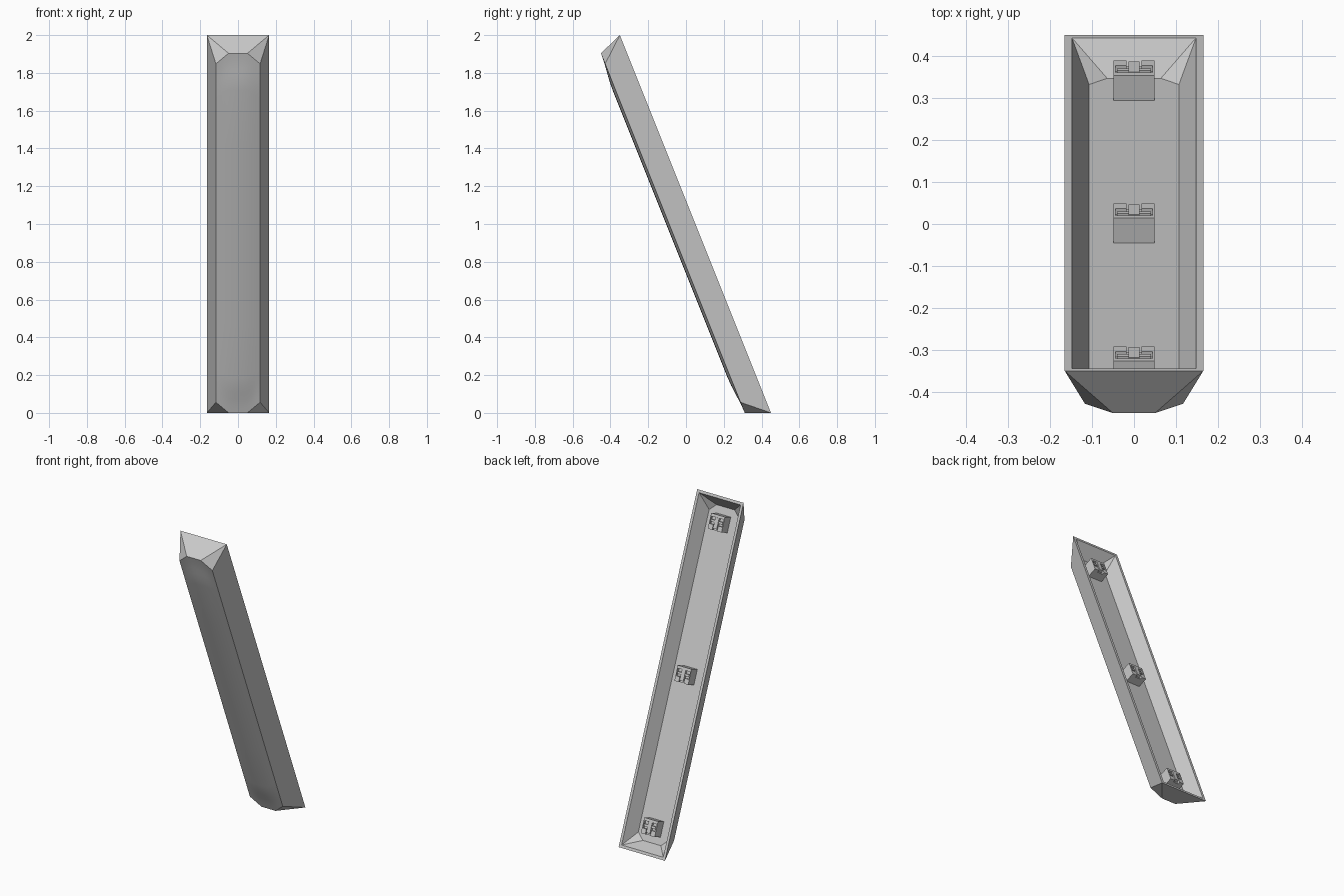
import bpy, bmesh, math
from mathutils import Matrix, Vector

if "Cube" in bpy.data.objects:
    bpy.data.objects.remove(bpy.data.objects["Cube"])

grey = bpy.data.materials.new("light_grey_plastic")
grey.diffuse_color = (0.6, 0.6, 0.6, 1)
grey.use_nodes = True
grey.node_tree.nodes["Principled BSDF"].inputs["Base Color"].default_value = grey.diffuse_color

# Leaning frame: local x = width, y = along the trim, z = depth towards the front
along = Vector((0, -0.8, 2.0)).normalized()
depth = Vector((1, 0, 0)).cross(along)
frame = Matrix.Translation((0, 0.05, 1.0)) @ Matrix(
    ((1, 0, 0), along, depth)).transposed().to_4x4()


def finish(bm, name):
    bmesh.ops.recalc_face_normals(bm, faces=bm.faces)
    bm.transform(frame)
    mesh = bpy.data.meshes.new(name)
    bm.to_mesh(mesh)
    bm.free()
    mesh.materials.append(grey)
    ob = bpy.data.objects.new(name, mesh)
    bpy.context.collection.objects.link(ob)
    return ob


# ---- Trim shell: crowned front panel, sloped walls, shallow open back ----
HALF_L, HALF_W = 1.077, 0.165
FX, CUT, FRONT = 0.117, 0.05, 0.129


def end_of(x):
    return 1.025 - 0.06 * max(0, abs(x) - CUT) / (FX - CUT)


def crown(x, s):
    k = min(1, (1 - abs(s)) / 0.2)
    return 0.015 * (1 - (x / FX) ** 2) * k * k * (3 - 2 * k)


def rectangle(bm, w, l, z):
    return [bm.verts.new((sx * w, sy * l, z))
            for sx, sy in ((-1, -1), (1, -1), (1, 1), (-1, 1))]


bm = bmesh.new()
half = [0.025, 0.05, 0.072, 0.095, FX]
xs = [-x for x in reversed(half)] + [0] + half
steps = [0.2, 0.5, 0.8, 0.84, 0.88, 0.92, 0.96, 1]
rows = [-s for s in reversed(steps)] + [0] + steps
grid = [[bm.verts.new((x, s * end_of(x), FRONT + crown(x, s))) for x in xs]
        for s in rows]
for a, b in zip(grid, grid[1:]):
    for i in range(len(xs) - 1):
        bm.faces.new((a[i], a[i + 1], b[i + 1], b[i]))

# outer walls and corner facets
rim = rectangle(bm, HALF_W, HALF_L, 0)
for row, left, right in ((grid[0], rim[0], rim[1]), (grid[-1], rim[3], rim[2])):
    bm.faces.new([left, right] + row[3:8][::-1])
    bm.faces.new([left] + row[:4])
    bm.faces.new([right] + row[7:])
for col, low, high in ((0, rim[0], rim[3]), (-1, rim[1], rim[2])):
    bm.faces.new([high, low] + [r[col] for r in grid])

# inner lip, inner walls and inner floor
lip = rectangle(bm, HALF_W - 0.017, HALF_L - 0.017, 0)
for i in range(4):
    j = (i + 1) % 4
    bm.faces.new((rim[i], rim[j], lip[j], lip[i]))
ring = []
for sx, sy in ((-1, -1), (1, -1), (1, 1), (-1, 1)):
    side = bm.verts.new((sx * 0.107, sy * 0.97, 0.084))
    tip = bm.verts.new((sx * 0.064, sy * 1.01, 0.084))
    ring.append((side, tip))
    bm.faces.new((lip[len(ring) - 1], side, tip))
bm.faces.new((lip[0], lip[1], ring[1][1], ring[0][1]))
bm.faces.new((lip[1], lip[2], ring[2][0], ring[1][0]))
bm.faces.new((lip[2], lip[3], ring[3][1], ring[2][1]))
bm.faces.new((lip[3], lip[0], ring[0][0], ring[3][0]))
bm.faces.new((ring[0][0], ring[0][1], ring[1][1], ring[1][0],
              ring[2][0], ring[2][1], ring[3][1], ring[3][0]))
shell = finish(bm, "trim_shell")
bpy.context.view_layer.objects.active = shell
shell.select_set(True)
bpy.ops.object.shade_smooth_by_angle(angle=math.radians(30))
shell.select_set(False)


# ---- Fastening clips on the inner floor ----
def box(bm, x0, x1, y0, y1, z0, z1):
    size = Matrix.Diagonal((x1 - x0, y1 - y0, z1 - z0, 1))
    mid = Matrix.Translation(((x0 + x1) / 2, (y0 + y1) / 2, (z0 + z1) / 2))
    bmesh.ops.create_cube(bm, size=1, matrix=mid @ size)


for name, c in (("lower_clip", -0.916), ("middle_clip", 0), ("upper_clip", 0.916)):
    bm = bmesh.new()
    box(bm, -0.049, 0.049, c - 0.047, c + 0.047, 0.035, 0.09)      # block
    box(bm, -0.049, 0.049, c + 0.03, c + 0.047, 0.02, 0.035)       # upper wall
    box(bm, -0.013, 0.013, c - 0.036, c + 0.03, 0.018, 0.035)      # centre post
    for s in (-1, 1):
        def pair(a, b, *rest):
            box(bm, min(s * a, s * b), max(s * a, s * b), *rest)
        pair(0.018, 0.049, c - 0.047, c - 0.015, 0.02, 0.035)      # lower wall
        pair(0.044, 0.049, c - 0.015, c + 0.03, 0.02, 0.035)       # side wall
        pair(0.013, 0.04, c - 0.002, c + 0.012, 0.022, 0.035)      # spring bar
    finish(bm, name)
